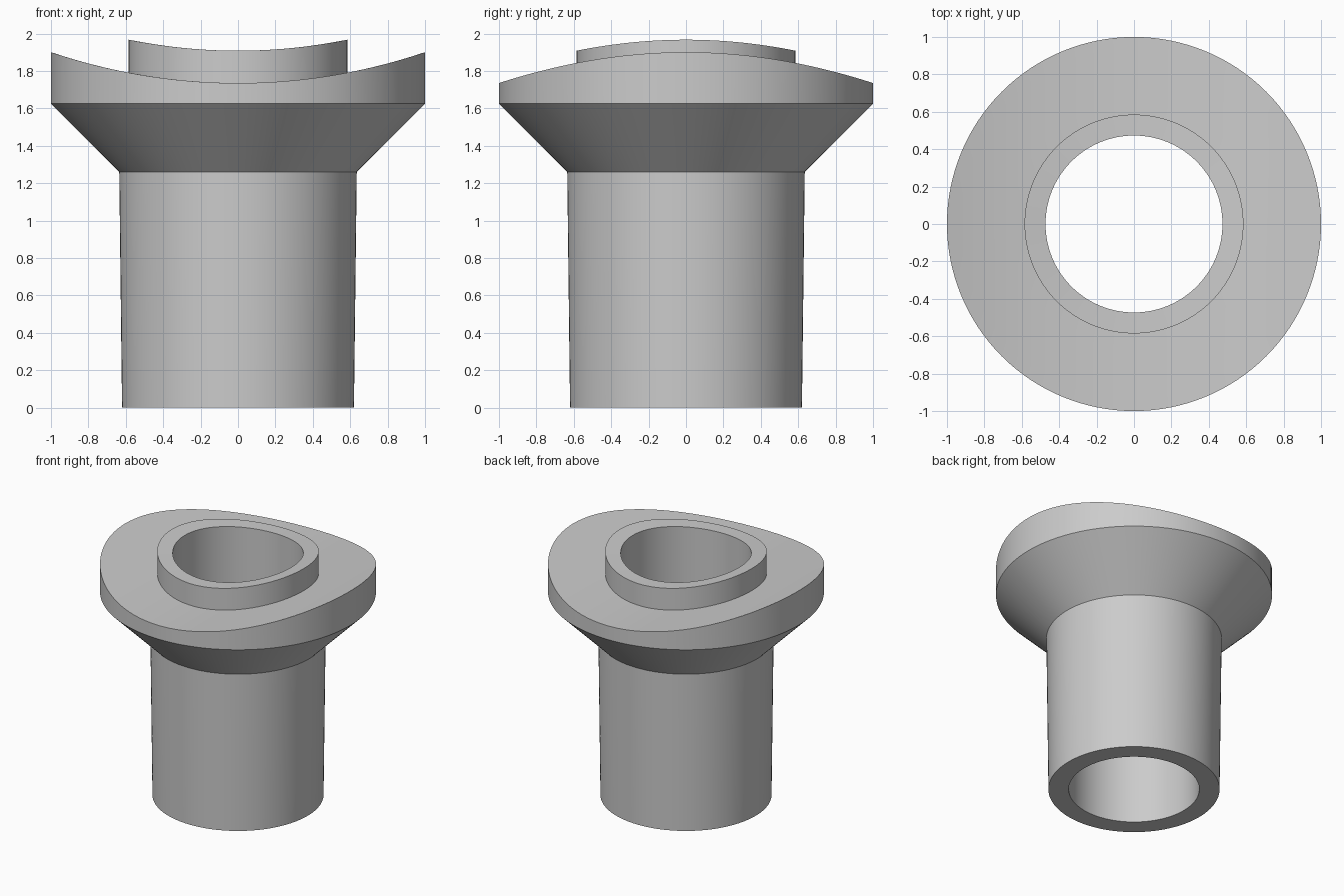
import bpy, bmesh, math

if "Cube" in bpy.data.objects:
    bpy.data.objects.remove(bpy.data.objects["Cube"], do_unlink=True)

SEGMENTS = 128
PIPE_RADIUS = 3.11      # curved seat is a cylinder running along y
AXIS_Z = 1.735 + PIPE_RADIUS
STEP = 0.173            # height of the collar above the seat


def flat(z):
    return lambda x: z


def seat(x):
    return AXIS_Z - math.sqrt(PIPE_RADIUS ** 2 - x * x)


def collar(x):
    return AXIS_Z - math.sqrt((PIPE_RADIUS - STEP) ** 2 - x * x)


def lathe(name, profile, material):
    """Revolve a closed profile of (radius, height rule) pairs."""
    bm = bmesh.new()
    rings = []
    for r, height in profile:
        ring = []
        for i in range(SEGMENTS):
            a = 2 * math.pi * i / SEGMENTS
            x, y = r * math.cos(a), r * math.sin(a)
            ring.append(bm.verts.new((x, y, height(x))))
        rings.append(ring)
    for k, lower in enumerate(rings):
        upper = rings[(k + 1) % len(rings)]
        for i in range(SEGMENTS):
            j = (i + 1) % SEGMENTS
            bm.faces.new((lower[i], lower[j], upper[j], upper[i]))
    bmesh.ops.recalc_face_normals(bm, faces=bm.faces)
    mesh = bpy.data.meshes.new(name)
    bm.to_mesh(mesh)
    bm.free()
    mesh.materials.append(material)
    obj = bpy.data.objects.new(name, mesh)
    bpy.context.collection.objects.link(obj)
    bpy.ops.object.select_all(action='DESELECT')
    obj.select_set(True)
    bpy.context.view_layer.objects.active = obj
    bpy.ops.object.shade_smooth_by_angle(angle=math.radians(25))
    return obj


grey = bpy.data.materials.new("plain grey")
grey.use_nodes = True
color = (0.6, 0.6, 0.6, 1)
grey.diffuse_color = color
grey.node_tree.nodes["Principled BSDF"].inputs["Base Color"].default_value = color

# Tapered tube, flared flange, curved seat, raised collar and straight bore
BORE, COLLAR = 0.473, 0.585
profile = [(BORE, flat(0)), (0.62, flat(0)), (0.635, flat(1.26)), (1.0, flat(1.625))]
profile += [(1 + (COLLAR - 1) * t / 6, seat) for t in range(7)]
profile += [(COLLAR, collar), (BORE, collar)]
lathe("saddle_branch_fitting", profile, grey)
